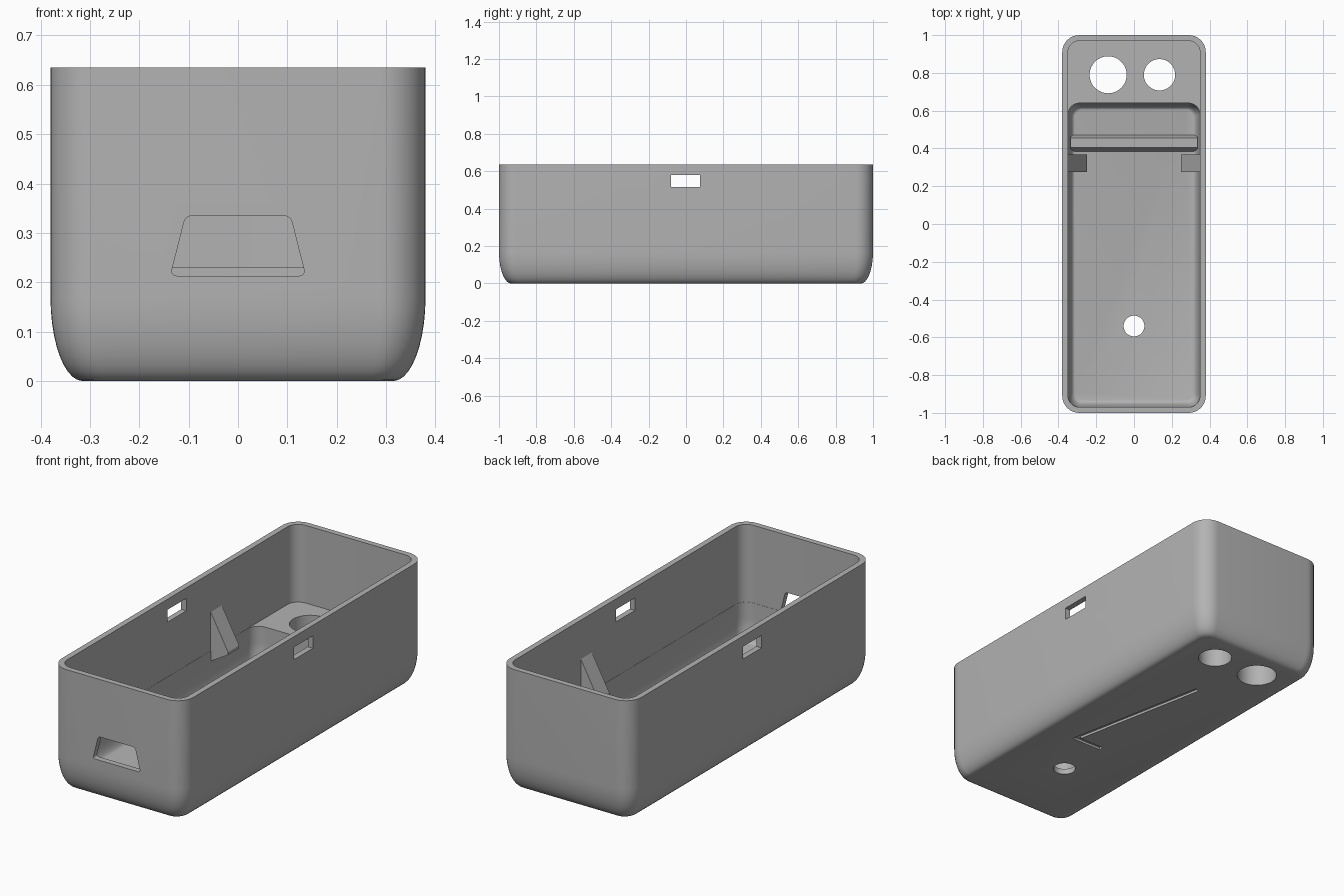
import bpy, bmesh, math
from mathutils import Vector

old = bpy.data.objects.get("Cube")
if old:
    bpy.data.objects.remove(old, do_unlink=True)

grey = bpy.data.materials.new("plain grey")
grey.use_nodes = True
grey.diffuse_color = (0.45, 0.45, 0.45, 1)
grey.node_tree.nodes["Principled BSDF"].inputs["Base Color"].default_value = (0.45, 0.45, 0.45, 1)


def make(name, bm):
    bmesh.ops.recalc_face_normals(bm, faces=bm.faces)
    me = bpy.data.meshes.new(name)
    bm.to_mesh(me)
    bm.free()
    me.materials.append(grey)
    ob = bpy.data.objects.new(name, me)
    bpy.context.collection.objects.link(ob)
    return ob


def ring(hx, y0, y1, r, z, steps=10):
    """Rounded rectangle outline."""
    pts = []
    corners = [(hx - r, y1 - r), (r - hx, y1 - r), (r - hx, y0 + r), (hx - r, y0 + r)]
    for q, (cx, cy) in enumerate(corners):
        for i in range(steps + 1):
            a = (q + i / steps) * math.pi / 2
            pts.append((cx + r * math.cos(a), cy + r * math.sin(a), z))
    return pts


def tub(name, hx, y0, y1, r, z0, z1, inset=0, rise=0, steps=10):
    """Solid rounded box whose lower edge curves in along a quarter ellipse."""
    bm = bmesh.new()
    levels = [(0, z1)]
    if inset:
        for i in range(steps + 1):
            a = i / steps * math.pi / 2
            levels.append((inset * (1 - math.cos(a)), z0 + rise * (1 - math.sin(a))))
    else:
        levels.append((0, z0))
    loops = [[bm.verts.new(p) for p in ring(hx - d, y0 + d, y1 - d, r - d * 0.6, z)]
             for d, z in levels]
    for a, b in zip(loops, loops[1:]):
        for i in range(len(a)):
            j = (i + 1) % len(a)
            bm.faces.new((a[i], a[j], b[j], b[i]))
    bm.faces.new(loops[0])
    bm.faces.new(loops[-1])
    return make(name, bm)


def prism(name, pts, direction, bevel=0):
    """Extrude a flat outline, optionally rounding its corners."""
    bm = bmesh.new()
    face = bm.faces.new([bm.verts.new(p) for p in pts])
    if bevel:
        bmesh.ops.bevel(bm, geom=list(bm.verts), offset=bevel, segments=5,
                        profile=0.5, affect='VERTICES')
        face = bm.faces[:][0]
    out = bmesh.ops.extrude_face_region(bm, geom=[face], use_keep_orig=True)
    moved = [v for v in out["geom"] if isinstance(v, bmesh.types.BMVert)]
    bmesh.ops.translate(bm, verts=moved, vec=direction)
    return make(name, bm)


def cylinder(name, x, y, r, z0, z1):
    bm = bmesh.new()
    bmesh.ops.create_cone(bm, cap_ends=True, segments=48, radius1=r, radius2=r, depth=z1 - z0)
    bmesh.ops.translate(bm, verts=bm.verts, vec=(x, y, (z0 + z1) / 2))
    return make(name, bm)


def groove(name, p, q, width, depth):
    """Thin bar between two points on the underside."""
    p, q = Vector(p), Vector(q)
    d = (q - p).normalized() * width / 2
    n = Vector((-d.y, d.x))
    outline = [p - d + n, q + d + n, q + d - n, p - d - n]
    return prism(name, [(v.x, v.y, -0.02) for v in outline], (0, 0, 0.02 + depth))


def cut(target, cutter):
    cutter.hide_render = True
    mod = target.modifiers.new("cut", 'BOOLEAN')
    mod.operation = 'DIFFERENCE'
    mod.solver = 'EXACT'
    mod.object = cutter
    bpy.context.view_layer.objects.active = target
    bpy.ops.object.modifier_apply(modifier=mod.name)
    bpy.data.objects.remove(cutter, do_unlink=True)


# Case body, hollowed with a raised solid block at the back
FLOOR, BLOCK = 0.03, 0.23
case = tub("case_body", 0.38, -1, 1, 0.09, 0, 0.635, 0.065, 0.17)
cut(case, tub("upper_cavity", 0.35, -0.97, 0.97, 0.062, BLOCK, 0.8))
cut(case, tub("lower_pocket", 0.349, -0.969, 0.64, 0.061, FLOOR, BLOCK + 0.03, 0.036, 0.12))

# Round holes through the back block and the floor
for x, y, r in [(-0.137, 0.79, 0.098), (0.135, 0.79, 0.083), (0, -0.54, 0.055)]:
    cut(case, cylinder("round_hole", x, y, r, -0.1, 0.4))

# Side windows, cut through both walls
cut(case, prism("side_windows", [(-0.5, -0.08, 0.515), (-0.5, 0.075, 0.515),
                                 (-0.5, 0.075, 0.58), (-0.5, -0.08, 0.58)], (1, 0, 0)))

# Connector opening in the front wall
cut(case, prism("front_opening", [(-0.137, -1.1, 0.213), (0.137, -1.1, 0.213),
                                  (0.106, -1.1, 0.335), (-0.106, -1.1, 0.335)],
                (0, 0.2, 0), 0.013))

# Shallow angled groove under the floor
cut(case, groove("groove_long", (0.147, -0.27), (0, 0.475), 0.025, 0.012))
cut(case, groove("groove_short", (0.147, -0.27), (0, -0.27), 0.025, 0.012))

# Wedge tabs on the side walls
for side, s in (("left", 1), ("right", -1)):
    prism(side + "_wedge_tab", [(s * 0.36, 0.275, 0.45), (s * 0.25, 0.275, 0.25),
                                (s * 0.25, 0.275, 0.235), (s * 0.36, 0.275, 0.17)],
          (0, 0.092, 0))

# Low ridge across the floor
prism("floor_ridge", [(-0.335, 0.38, 0.02), (-0.335, 0.405, 0.075), (-0.335, 0.455, 0.075),
                      (-0.335, 0.475, 0.02)], (0.67, 0, 0))

# Smooth curved surfaces, keep edges sharp
bpy.ops.object.select_all(action='DESELECT')
case.select_set(True)
bpy.context.view_layer.objects.active = case
bpy.ops.object.shade_smooth_by_angle(angle=math.radians(30))
